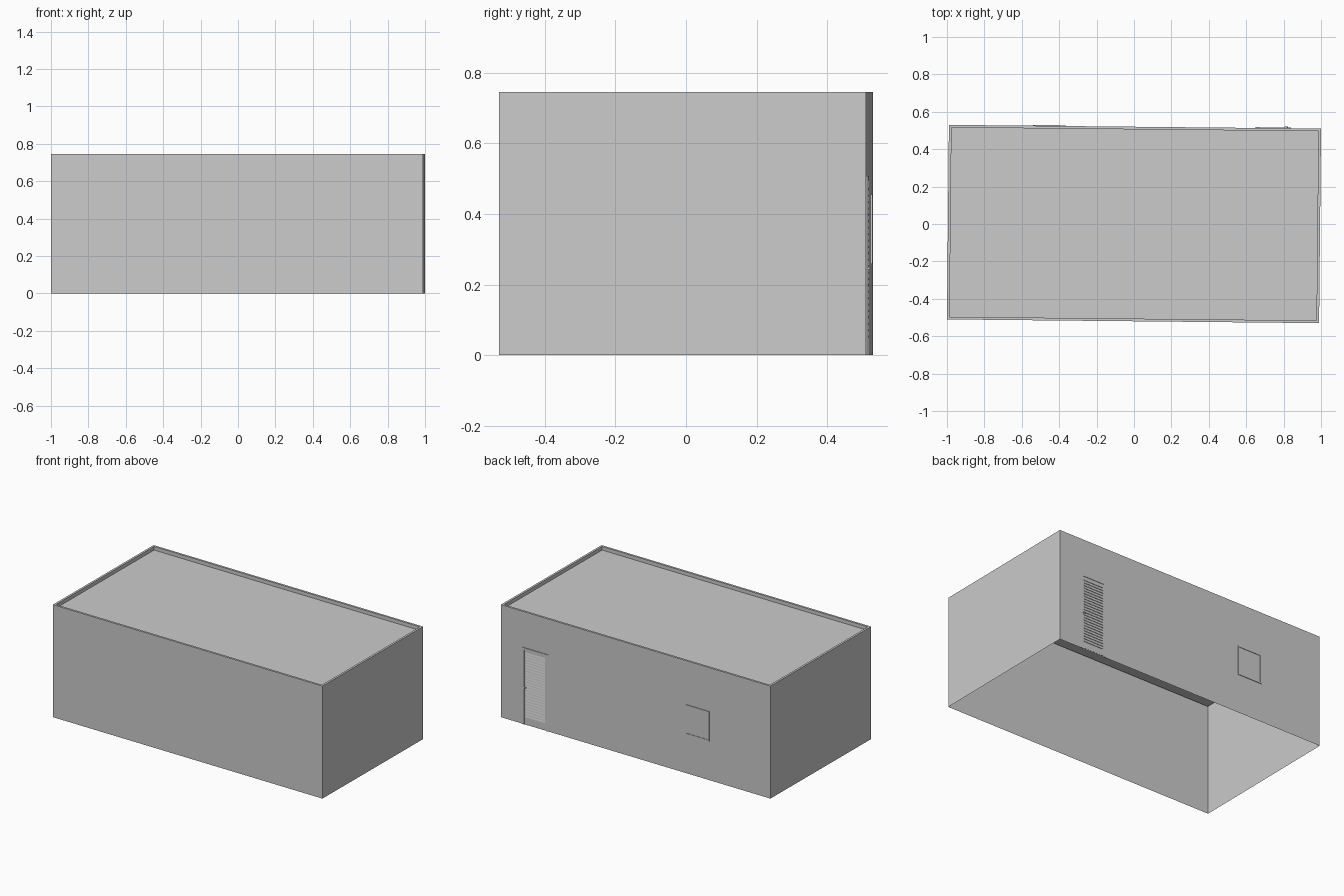
import bpy
import bmesh
from mathutils import Matrix

if "Cube" in bpy.data.objects:
    bpy.data.objects.remove(bpy.data.objects["Cube"])

HX, HY, H = 0.9948, 0.52, 0.745     # half length, half width, height
RIM, ROOF_Z = 0.014, 0.721          # parapet thickness, roof level
TURN = Matrix.Rotation(-0.01, 4, 'Z')  # the building sits slightly turned


def finish(bm, name):
    bmesh.ops.transform(bm, matrix=TURN, verts=bm.verts)
    mesh = bpy.data.meshes.new(name)
    bm.to_mesh(mesh)
    bm.free()
    obj = bpy.data.objects.new(name, mesh)
    bpy.context.collection.objects.link(obj)
    return obj


def add_box(bm, x0, x1, y0, y1, z0, z1):
    m = Matrix.Translation(((x0 + x1) / 2, (y0 + y1) / 2, (z0 + z1) / 2))
    m = m @ Matrix.Diagonal((x1 - x0, y1 - y0, z1 - z0, 1))
    bmesh.ops.create_cube(bm, size=1, matrix=m)


def add_frame(bm, x0, x1, z0, z1, w, depth, bottom=True):
    y0, y1 = HY - 0.002, HY + depth
    add_box(bm, x0, x0 + w, y0, y1, z0, z1)
    add_box(bm, x1 - w, x1, y0, y1, z0, z1)
    add_box(bm, x0 + w, x1 - w, y0, y1, z1 - w, z1)
    if bottom:
        add_box(bm, x0 + w, x1 - w, y0, y1, z0, z0 + w)


# Walls, parapet and sunken roof: stacked rings, open underneath
bm = bmesh.new()
rings = []
for inset, z in ((0, 0), (0, H), (RIM, H), (RIM, ROOF_Z)):
    x, y = HX - inset, HY - inset
    rings.append([bm.verts.new((sx * x, sy * y, z))
                  for sx, sy in ((-1, -1), (1, -1), (1, 1), (-1, 1))])
for a, b in zip(rings, rings[1:]):
    for i in range(4):
        j = (i + 1) % 4
        bm.faces.new((a[i], a[j], b[j], b[i]))
bm.faces.new(rings[-1])
finish(bm, "building_shell")

# Door frame on the back wall
bm = bmesh.new()
add_frame(bm, 0.645, 0.835, 0.0, 0.508, 0.014, 0.004, bottom=False)
finish(bm, "door_frame")

# Door leaf
bm = bmesh.new()
add_box(bm, 0.659, 0.821, HY - 0.002, HY + 0.001, 0.006, 0.494)
finish(bm, "door_leaf")

# Door louvres: wedges with flat undersides and sloping fronts
bm = bmesh.new()
COUNT, Z0, Z1 = 24, 0.05, 0.485
step = (Z1 - Z0) / COUNT
for i in range(COUNT):
    z = Z0 + i * step
    ends = []
    for x in (0.667, 0.811):
        ends.append([bm.verts.new((x, HY + dy, z + dz)) for dy, dz in
                     ((0.0, 0.0), (0.004, 0.0), (0.0, step))])
    a, b = ends
    bm.faces.new(a)
    bm.faces.new(b[::-1])
    for k in range(3):
        n = (k + 1) % 3
        bm.faces.new((a[n], a[k], b[k], b[n]))
bmesh.ops.recalc_face_normals(bm, faces=bm.faces)
finish(bm, "door_louvres")

# Door handle
bm = bmesh.new()
add_box(bm, 0.812, 0.818, HY, HY + 0.009, 0.242, 0.25)
add_box(bm, 0.800, 0.818, HY + 0.006, HY + 0.009, 0.242, 0.25)
finish(bm, "door_handle")

# Window frame and pane on the back wall
bm = bmesh.new()
add_frame(bm, -0.545, -0.37, 0.258, 0.455, 0.008, 0.004)
finish(bm, "window_frame")
bm = bmesh.new()
add_box(bm, -0.537, -0.378, HY - 0.002, HY + 0.001, 0.266, 0.447)
finish(bm, "window_pane")
